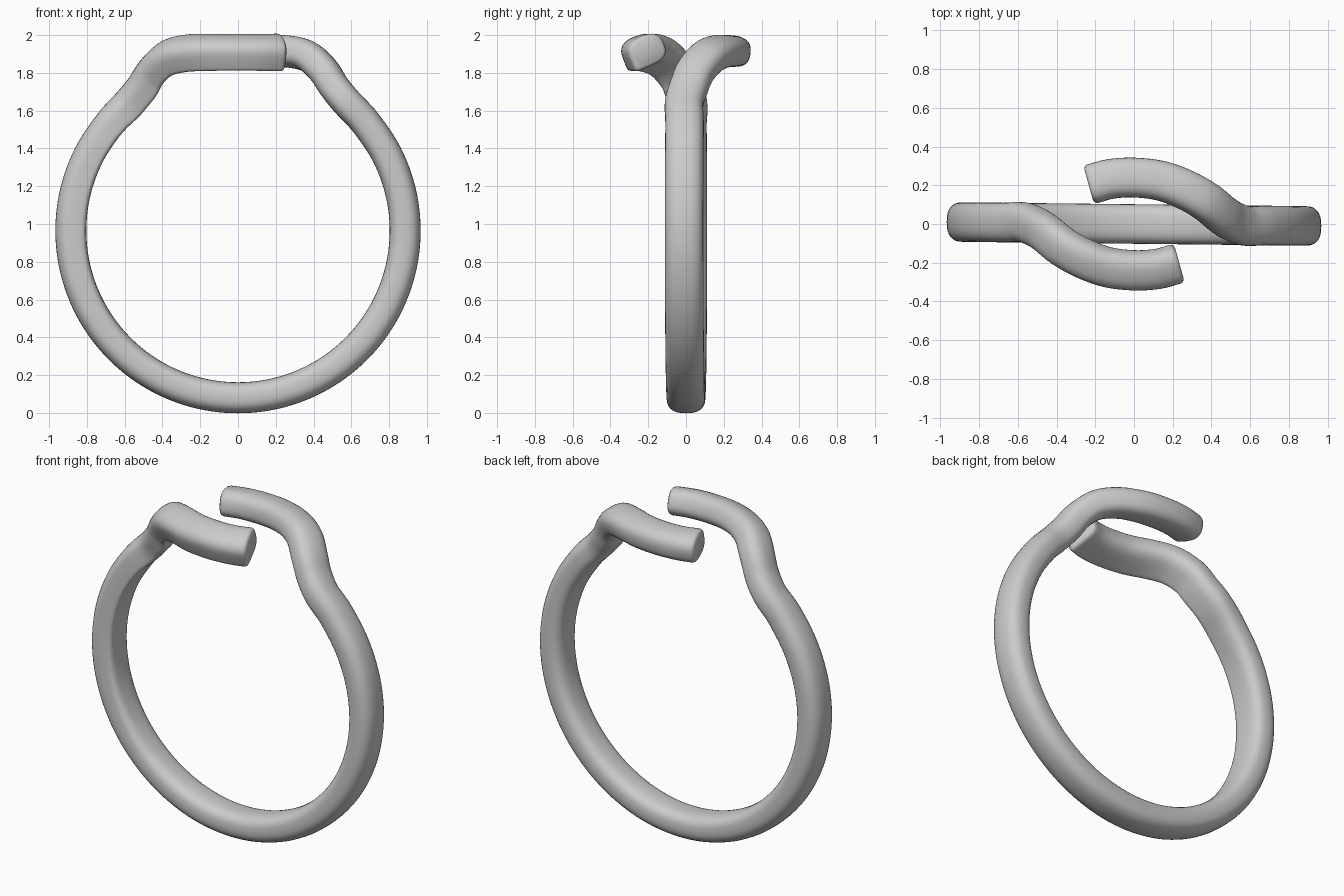
import bpy, bmesh, math
from mathutils import Vector

if "Cube" in bpy.data.objects:
    bpy.data.objects.remove(bpy.data.objects["Cube"])

CZ, R = 0.965, 0.885      # hoop centre height and centreline radius
STEPS, SIDES = 6, 32

# Right arm centreline, hoop shoulder to free tip
arm = [(0.58, -0.01, 1.64), (0.51, 0.015, 1.725), (0.455, 0.05, 1.81),
       (0.375, 0.115, 1.885), (0.27, 0.175, 1.913), (0.14, 0.223, 1.917),
       (0.0, 0.24, 1.917), (-0.12, 0.233, 1.917), (-0.215, 0.208, 1.917)]
hoop = []
for i in range(21):
    a = math.radians(-220 + 13 * i)
    x = R * math.cos(a)
    hoop.append((x, -0.01 * x / R, CZ + R * math.sin(a)))
left = [(-x, -y, z) for x, y, z in reversed(arm)]
pts = [Vector(p) for p in left + hoop + arm]
pts = [2 * pts[0] - pts[1]] + pts + [2 * pts[-1] - pts[-2]]


def catmull(a, b, c, d, t):
    return 0.5 * (2 * b + (c - a) * t + (2 * a - 5 * b + 4 * c - d) * t * t
                  + (3 * b - a - 3 * c + d) * t ** 3)


path = [catmull(*pts[i:i + 4], s / STEPS)
        for i in range(len(pts) - 3) for s in range(STEPS)]
path.append(pts[-2])


def section(sharp):
    """Domed outside, flatter inside, one inner corner that can be crisp."""
    out = []
    for k in range(SIDES):
        a = 2 * math.pi * k / SIDES
        c, s = math.cos(a), math.sin(a)
        n = 2.5 if s >= 0 else 2.8
        if s < 0 and c < 0:
            n += 6 * sharp
        out.append((0.102 * math.copysign(abs(c) ** (2 / n), c),
                    0.082 * math.copysign(abs(s) ** (2 / n), s)))
    return out


def add_ring(bm, p, tangent, scale=1.0):
    lift = min(max((p.z - 1.5) / 0.4, 0), 1)
    on_left = p.y < 0 and p.z > 1.7 or p.x < 0
    on_left = on_left and not (p.y > 0.1)
    tilt = -0.38 * lift if on_left else 0.12 * lift
    guide = Vector((p.x, 0, p.z - CZ)).normalized() + Vector((0, tilt, 0))
    n = (guide - tangent * guide.dot(tangent)).normalized()
    w = tangent.cross(n)
    sharp = min(max((p.z - 0.3) / 1.3, 0), 1) if on_left else 0
    return [bm.verts.new(p + (w * u + n * v) * scale) for u, v in section(sharp)]


# Sweep the section along the bypass path, with softly domed tips
bm = bmesh.new()
rings = []
last = len(path) - 1
for i, p in enumerate(path):
    t = (path[min(i + 1, last)] - path[max(i - 1, 0)]).normalized()
    if i == 0:
        rings.append(add_ring(bm, p - t * 0.02, t, 0.8))
        rings.append(add_ring(bm, p - t * 0.013, t, 0.94))
    rings.append(add_ring(bm, p, t))
    if i == last:
        rings.append(add_ring(bm, p + t * 0.013, t, 0.94))
        rings.append(add_ring(bm, p + t * 0.02, t, 0.8))
for a, b in zip(rings, rings[1:]):
    for k in range(SIDES):
        j = (k + 1) % SIDES
        bm.faces.new((a[k], a[j], b[j], b[k]))
bm.faces.new(rings[0])
bm.faces.new(rings[-1])
bmesh.ops.recalc_face_normals(bm, faces=bm.faces)

mesh = bpy.data.meshes.new("bypass_ring_band")
bm.to_mesh(mesh)
bm.free()
band = bpy.data.objects.new("bypass_ring_band", mesh)
bpy.context.collection.objects.link(band)
bpy.context.view_layer.objects.active = band
band.select_set(True)
bpy.ops.object.shade_smooth_by_angle(angle=math.radians(40))
